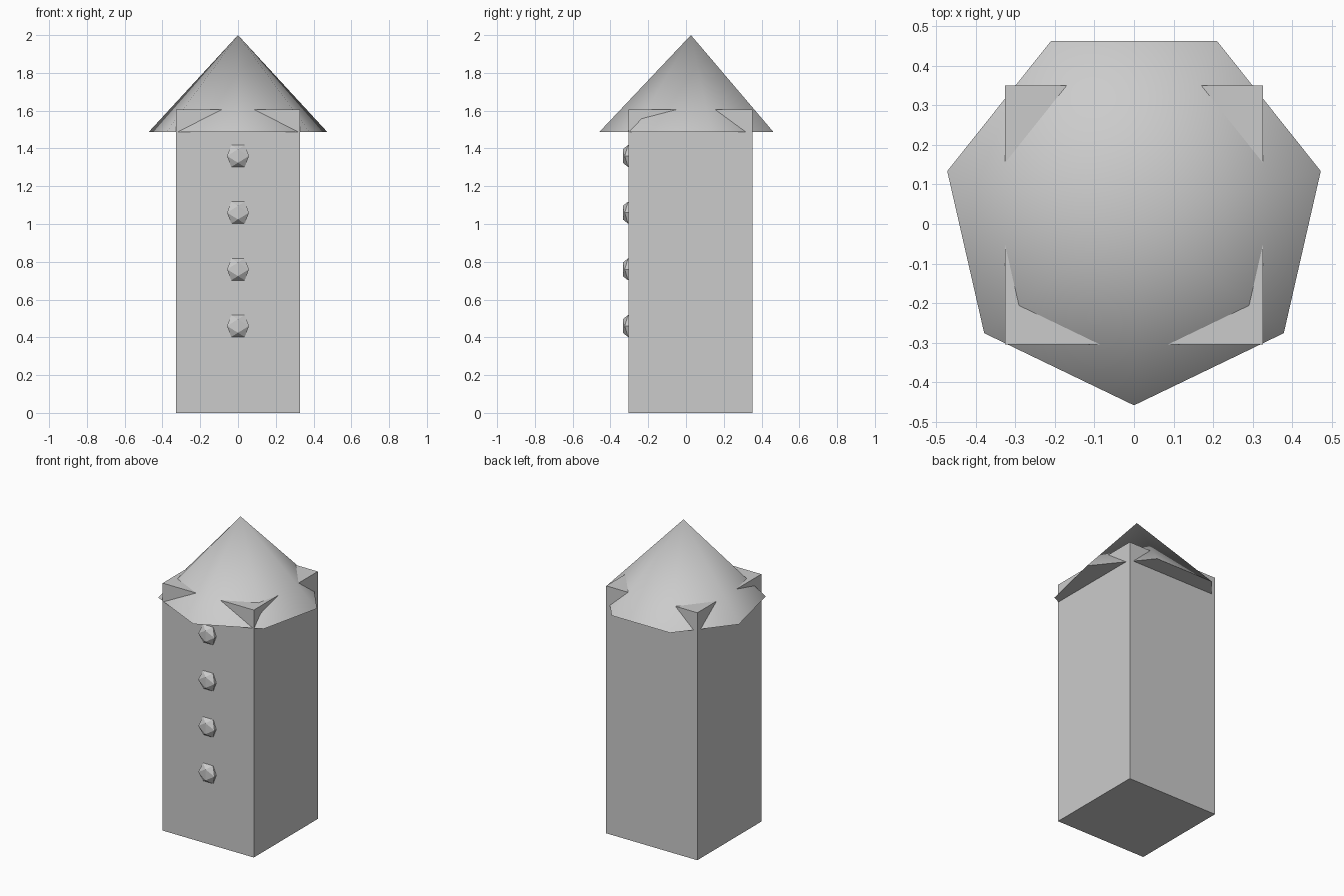
import bpy, bmesh, math

if "Cube" in bpy.data.objects:
    bpy.data.objects.remove(bpy.data.objects["Cube"])

CY = 0.023  # tower axis in y


def make(name, bm):
    mesh = bpy.data.meshes.new(name)
    bmesh.ops.recalc_face_normals(bm, faces=bm.faces)
    bm.to_mesh(mesh)
    bm.free()
    obj = bpy.data.objects.new(name, mesh)
    bpy.context.collection.objects.link(obj)
    return obj


# Square tower body, its corners poke through the roof
bpy.ops.mesh.primitive_cube_add(size=1, location=(0, CY, 0.803))
body = bpy.context.object
body.name = "tower_body"
body.scale = (0.654, 0.656, 1.606)

# Seven-sided roof with one corner at the front
bm = bmesh.new()
apex = bm.verts.new((0, CY + 0.003, 2))
ring = []
for i in range(7):
    a = -math.pi / 2 + i * 2 * math.pi / 7
    ring.append(bm.verts.new((0.485 * math.cos(a), CY + 0.003 + 0.485 * math.sin(a), 1.487)))
for i in range(7):
    bm.faces.new((ring[i], ring[(i + 1) % 7], apex))
bm.faces.new(ring[::-1])
roof = make("roof", bm)
bpy.ops.object.select_all(action='DESELECT')
roof.select_set(True)
bpy.context.view_layer.objects.active = roof
bpy.ops.object.shade_smooth_by_angle(angle=math.radians(60))

# Flattened icosahedron studs up the front
G = (1 + math.sqrt(5)) / 2
R = 0.058 / G
for n in range(4):
    bm = bmesh.new()
    for s in (-1, 1):
        for t in (-1, 1):
            for x, y, z in ((s, 0, t * G), (s * G, t, 0), (0, s * G, t)):
                bm.verts.new((x * R, y * R * 0.48, z * R))
    bmesh.ops.convex_hull(bm, input=bm.verts)
    stud = make(f"front_stud_{n + 1}", bm)
    stud.location = (0, -0.307, 0.46 + 0.3 * n)
